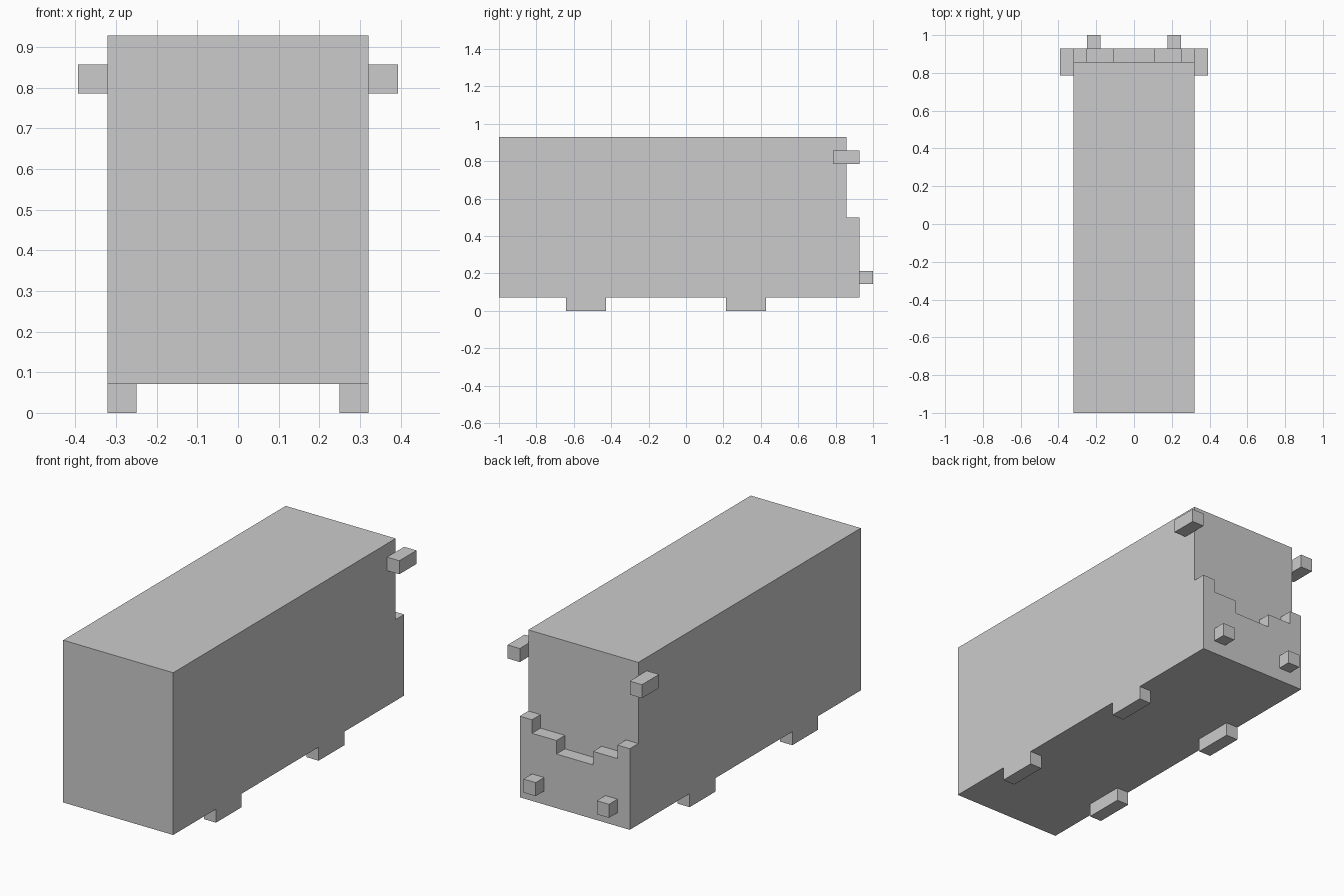
import bpy, bmesh

if "Cube" in bpy.data.objects:
    bpy.data.objects.remove(bpy.data.objects["Cube"])

U = 1 / 14  # block grid unit


def mesh_object(name, verts, faces):
    mesh = bpy.data.meshes.new(name)
    mesh.from_pydata(verts, [], faces)
    bm = bmesh.new()
    bm.from_mesh(mesh)
    bmesh.ops.recalc_face_normals(bm, faces=bm.faces)
    bm.to_mesh(mesh)
    bm.free()
    obj = bpy.data.objects.new(name, mesh)
    bpy.context.collection.objects.link(obj)
    return obj


def prism(name, profile, y0, y1):
    """Extrude an (x, z) outline along y; all values in grid units."""
    n = len(profile)
    verts = [(x * U, y * U, z * U) for y in (y0, y1) for x, z in profile]
    faces = [tuple(range(n)), tuple(range(n, 2 * n))]
    faces += [(i, (i + 1) % n, n + (i + 1) % n, n + i) for i in range(n)]
    return mesh_object(name, verts, faces)


def box(name, x, y, z):
    return prism(name, [(x[0], z[0]), (x[1], z[0]), (x[1], z[1]), (x[0], z[1])], *y)


# Main box body
box("body", (-4.5, 4.5), (-14, 12), (1, 13))

# Stepped nose panel under the windscreen
half = [(4.5, 1), (4.5, 7), (3.5, 7), (3.5, 6), (1.5, 6), (1.5, 5)]
prism("nose_panel", half + [(-x, z) for x, z in reversed(half)], 12, 13)

# Paired parts on both sides
for side, s in (("right", 1), ("left", -1)):
    def pair(name, x, y, z):
        box(f"{side}_{name}", sorted((s * x[0], s * x[1])), y, z)

    pair("wing_mirror", (4.5, 5.5), (11, 13), (11, 12))
    pair("headlight", (2.5, 3.5), (13, 14), (2, 3))
    pair("rear_wheel", (3.5, 4.5), (-9, -6), (0, 1))
    pair("front_wheel", (3.5, 4.5), (3, 6), (0, 1))
